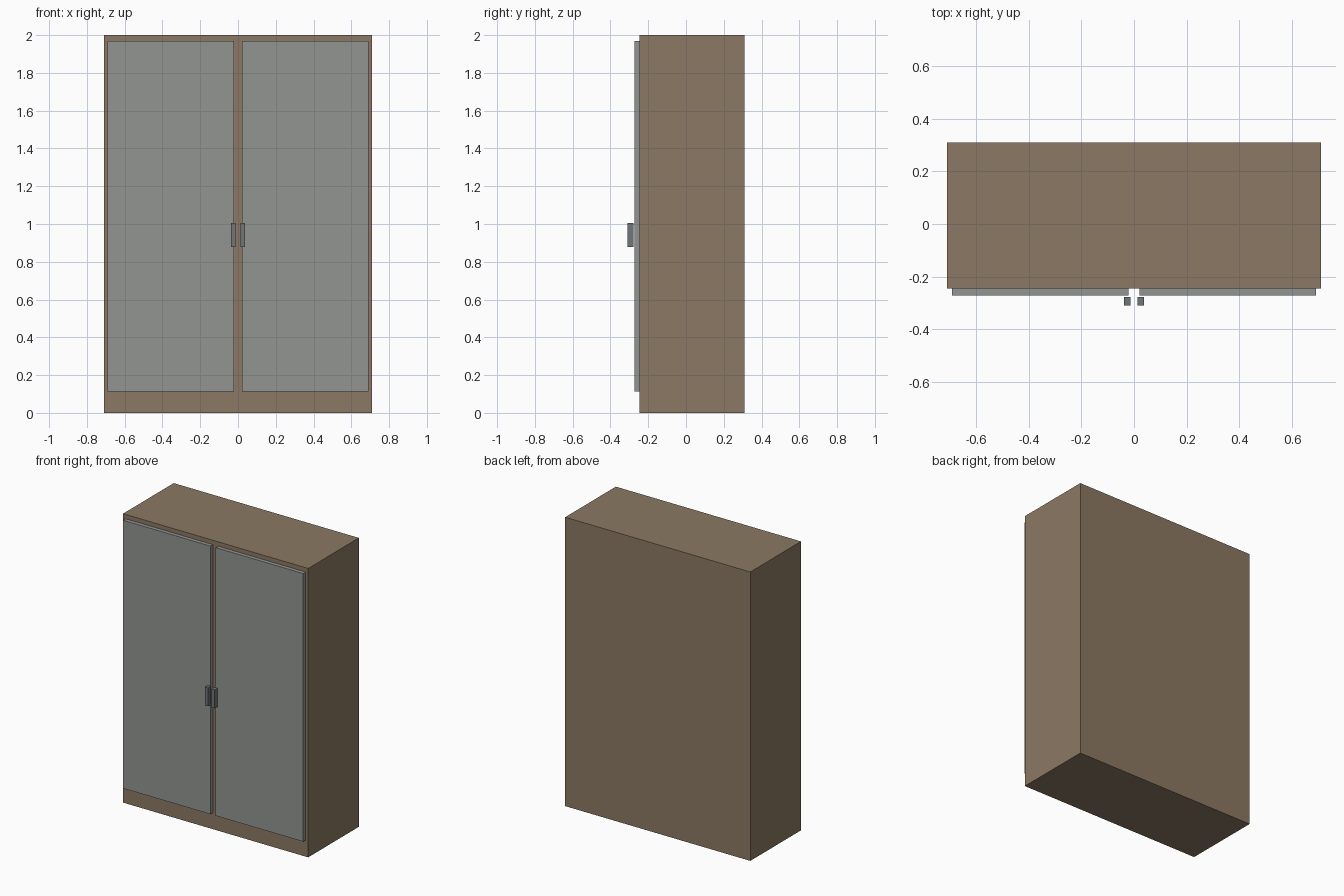
import bpy

if "Cube" in bpy.data.objects:
    bpy.data.objects.remove(bpy.data.objects["Cube"])


def material(name, rgb):
    mat = bpy.data.materials.new(name)
    mat.diffuse_color = (*rgb, 1)
    mat.use_nodes = True
    mat.node_tree.nodes["Principled BSDF"].inputs["Base Color"].default_value = mat.diffuse_color
    return mat


def box(name, x, y, z, mat):
    """Box spanning the given (min, max) ranges."""
    spans = (x, y, z)
    bpy.ops.mesh.primitive_cube_add(size=1, location=[(a + b) / 2 for a, b in spans])
    obj = bpy.context.object
    obj.name = name
    obj.scale = [b - a for a, b in spans]
    bpy.ops.object.transform_apply(location=False, rotation=False, scale=True)
    obj.data.materials.append(mat)
    return obj


wood = material("wood", (0.26, 0.19, 0.125))
panel = material("door_grey", (0.29, 0.30, 0.29))
metal = material("handle_grey", (0.16, 0.18, 0.19))

# Cabinet carcass
box("cabinet_body", (-0.709, 0.709), (-0.245, 0.309), (0, 2), wood)

# Mirrored doors and handles
for side, s in (("left", -1), ("right", 1)):
    box(side + "_door", sorted((s * 0.02, s * 0.69)), (-0.272, -0.245), (0.114, 1.97), panel)
    box(side + "_handle", sorted((s * 0.013, s * 0.038)), (-0.309, -0.277), (0.877, 1.004), metal)
